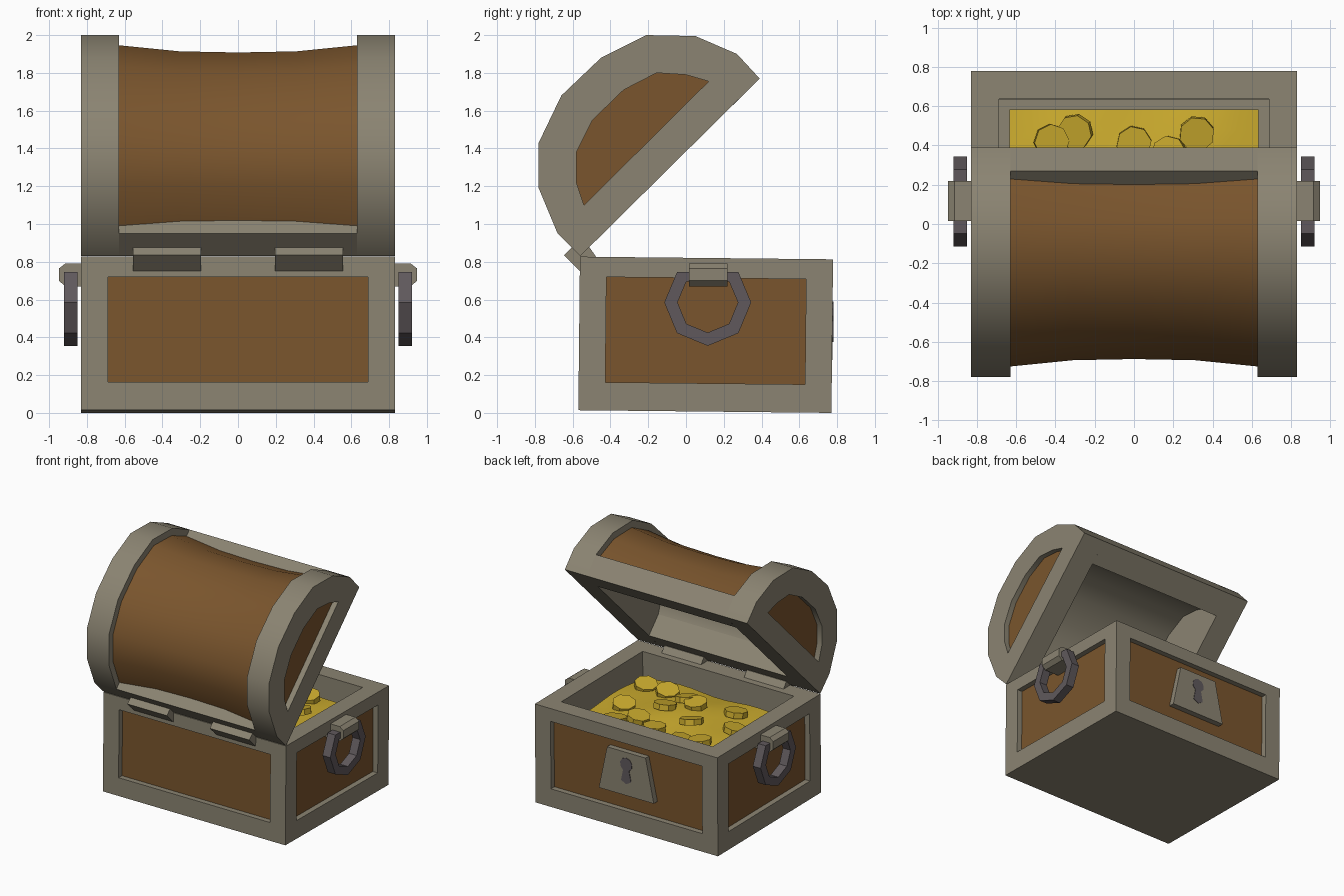
import bpy, bmesh, math, random
from mathutils import Vector, Matrix

if "Cube" in bpy.data.objects:
    bpy.data.objects.remove(bpy.data.objects["Cube"])

random.seed(4)


def srgb(r, g, b):
    f = lambda c: c / 12.92 if c <= 0.04045 else ((c + 0.055) / 1.055) ** 2.4
    return (f(r / 255), f(g / 255), f(b / 255), 1)


def material(name, *rgb):
    m = bpy.data.materials.new(name)
    m.diffuse_color = srgb(*rgb)
    m.use_nodes = True
    m.node_tree.nodes["Principled BSDF"].inputs["Base Color"].default_value = m.diffuse_color
    return m


GREY = material("weathered_grey", 139, 132, 114)
WOOD = material("brown_wood", 122, 85, 45)
GOLD = material("gold", 204, 172, 46)
IRON = material("dark_iron", 96, 89, 92)


def finish(name, bm, mats, smooth=None, mirror=False, recalc=True):
    if recalc:
        bmesh.ops.recalc_face_normals(bm, faces=bm.faces)
    me = bpy.data.meshes.new(name)
    bm.to_mesh(me)
    bm.free()
    for m in mats:
        me.materials.append(m)
    ob = bpy.data.objects.new(name, me)
    bpy.context.collection.objects.link(ob)
    if mirror:
        ob.modifiers.new("Mirror", "MIRROR").use_axis = (True, False, False)
    if smooth:
        bpy.ops.object.select_all(action="DESELECT")
        ob.select_set(True)
        bpy.context.view_layer.objects.active = ob
        bpy.ops.object.shade_smooth_by_angle(angle=math.radians(smooth))
    return ob


def row(bm, pts, x):
    """Vertices for (y, z) points at one x."""
    return [bm.verts.new((x, y, z)) for y, z in pts]


def prism(bm, pts, axis, a, b):
    """Extrude a 2D outline along the x or y axis from a to b."""
    at = (lambda p, t: (t, p[0], p[1])) if axis == "x" else (lambda p, t: (p[0], t, p[1]))
    lo = [bm.verts.new(at(p, a)) for p in pts]
    hi = [bm.verts.new(at(p, b)) for p in pts]
    bm.faces.new(lo)
    bm.faces.new(hi[::-1])
    for i in range(len(pts)):
        j = (i + 1) % len(pts)
        bm.faces.new((lo[i], lo[j], hi[j], hi[i]))


# Chest base: box with four sunken wood panels and a hollow top
bm = bmesh.new()
bmesh.ops.create_cube(bm, size=1)
for v in bm.verts:
    v.co = Vector((v.co.x * 1.66, v.co.y * 1.34 + 0.1, (v.co.z + 0.5) * 0.813))
bmesh.ops.recalc_face_normals(bm, faces=bm.faces)
for f in [f for f in bm.faces if f.normal.z > -0.5]:
    n = f.normal.copy()
    top = n.z > 0.5
    bmesh.ops.inset_region(bm, faces=[f], thickness=0.2, depth=0)
    if not top:
        for v in f.verts:
            v.co.z += 0.035 if v.co.z > 0.4 else 0.008
    g = bmesh.ops.extrude_discrete_faces(bm, faces=[f])["faces"][0]
    bmesh.ops.translate(bm, verts=g.verts, vec=n * (-0.3 if top else -0.045))
    g.material_index = 0 if top else 1
TILT = Matrix.Translation((0, 0, 0.0081)) @ Matrix.Rotation(math.radians(-0.6), 4, "X")
bmesh.ops.transform(bm, matrix=TILT, verts=bm.verts)
finish("chest_base", bm, [GREY, WOOD], recalc=False)

# Lid outline in (y, z), and the matching inner outline of its end panel
OUT = [(-.56, .83), (-.68, .95), (-.78, 1.19), (-.78, 1.43), (-.66, 1.68),
       (-.45, 1.88), (-.21, 2.0), (.05, 1.995), (.27, 1.90), (.39, 1.77)]
INN = [(-.54, 1.10), (-.58, 1.22), (-.58, 1.38), (-.495, 1.55),
       (-.33, 1.71), (-.155, 1.80), (0, 1.79), (.12, 1.755)]
LIP_A, LIP_B = (-.418, .971), (.248, 1.629)

# Lid end caps with sunken wood panels
bm = bmesh.new()
o0, o1 = row(bm, OUT, 0.63), row(bm, OUT, 0.83)
p1, p0 = row(bm, INN, 0.83), row(bm, INN, 0.785)
bm.faces.new(o0)
bm.faces.new(p0).material_index = 1
for i in range(10):
    j = (i + 1) % 10
    bm.faces.new((o0[i], o0[j], o1[j], o1[i]))
for i in range(8):
    j = (i + 1) % 8
    bm.faces.new((p1[i], p1[j], p0[j], p0[i]))
    if i < 7:
        bm.faces.new((o1[i + 1], o1[i + 2], p1[i + 1], p1[i]))
bm.faces.new((o1[8], o1[9], o1[0], o1[1], p1[0], p1[7]))
finish("lid_end_cap", bm, [GREY, WOOD], smooth=35, mirror=True)

# Lid rim bars
bm = bmesh.new()
prism(bm, [OUT[0], OUT[1], INN[0], LIP_A], "x", -0.63, 0.63)
prism(bm, [OUT[9], OUT[8], INN[7], LIP_B], "x", -0.63, 0.63)
finish("lid_rim", bm, [GREY])


def sheet(name, columns, mat):
    bm = bmesh.new()
    rows = [row(bm, pts, x) for x, pts in columns]
    for a, b in zip(rows, rows[1:]):
        for i in range(len(a) - 1):
            bm.faces.new((a[i], b[i], b[i + 1], a[i + 1]))
    c = Vector((0, -0.15, 1.4))
    bm.normal_update()
    inward = sum((f.calc_center_median() - c).dot(f.normal) for f in bm.faces) < 0
    if inward == (mat is WOOD):
        bmesh.ops.reverse_faces(bm, faces=bm.faces)
    finish(name, bm, [mat], smooth=35, recalc=False)


# Sagging wood cover and the hollow's inner lining
def sag(k):
    return [(a[0] + (b[0] - a[0]) * k, a[1] + (b[1] - a[1]) * k)
            for a, b in zip(OUT[1:9], INN)]


sheet("lid_wood_cover", [(x, sag(k)) for x, k in
      [(-.63, .27), (-.31, .43), (0, .46), (.31, .43), (.63, .27)]], WOOD)
lining = [LIP_A] + INN + [LIP_B]
sheet("lid_lining", [(-.63, lining), (.63, lining)], GREY)

# Hinges
bm = bmesh.new()
prism(bm, [(-.645, .835), (-.605, .875), (-.51, .875), (-.475, .825), (-.56, .75)], "x", 0.195, 0.555)
finish("hinge", bm, [GREY], mirror=True)

# Ring handles, flattened at the top where they pass the bracket
bm = bmesh.new()
loops = []
for x, r, ztop in [(.85, .23, .745), (.92, .23, .745), (.92, .16, .695), (.85, .16, .695)]:
    loops.append(row(bm, [(.115 + r * math.cos(i * math.pi / 4),
                           min(ztop, .585 + r * math.sin(i * math.pi / 4))) for i in range(8)], x))
for k in range(4):
    a, b = loops[k], loops[(k + 1) % 4]
    for i in range(8):
        j = (i + 1) % 8
        bm.faces.new((a[i], a[j], b[j], b[i]))
finish("handle_ring", bm, [IRON], mirror=True)

# Handle brackets
bm = bmesh.new()
prism(bm, [(.78, .79), (.915, .79), (.948, .765), (.948, .70), (.915, .67), (.78, .67)], "y", 0.015, 0.22)
finish("handle_bracket", bm, [GREY], mirror=True)

# Lock plate and keyhole
bm = bmesh.new()
prism(bm, [(-.25, .28), (.25, .28), (.175, .635), (-.175, .635)], "y", 0.72, 0.776)
finish("lock_plate", bm, [GREY])
bm = bmesh.new()
arc = [math.radians(-60 + i * 300 / 8) for i in range(9)]
prism(bm, [(.055 * math.cos(a), .535 + .055 * math.sin(a)) for a in arc]
      + [(-.045, .40), (0, .375), (.045, .40)], "y", 0.774, 0.78)
finish("keyhole", bm, [IRON])


# Heaped gold
def heap(x, y):
    return 0.655 + 0.06 * math.cos(x * 2.3) * math.cos((y - 0.1) * 3) \
        + 0.012 * math.sin(9 * x + 2) * math.cos(8 * y)


bm = bmesh.new()
bmesh.ops.create_grid(bm, x_segments=12, y_segments=9, size=1)
for v in bm.verts:
    x, y = v.co.x * 0.635, v.co.y * 0.475 + 0.108
    v.co = (x, y, heap(x, y))
finish("gold_heap", bm, [GOLD], smooth=40, recalc=False)

# Loose coins
bm = bmesh.new()
for x, y in [(.49, -.18), (.28, -.16), (.06, -.1), (-.06, -.04), (.41, .22), (-.19, .2),
             (-.5, .08), (-.42, .42), (-.3, .47), (0, .41), (.18, .36), (.32, .46),
             (.12, .1), (-.35, -.15)]:
    tilt = [Matrix.Rotation(random.uniform(-.25, .25), 4, a) for a in "XY"]
    m = Matrix.Translation((x, y, heap(x, y) + 0.02)) @ tilt[0] @ tilt[1] \
        @ Matrix.Rotation(random.uniform(0, 1), 4, "Z")
    bmesh.ops.create_cone(bm, cap_ends=True, segments=8, radius1=.09, radius2=.09, depth=.045, matrix=m)
finish("coins", bm, [GOLD])
